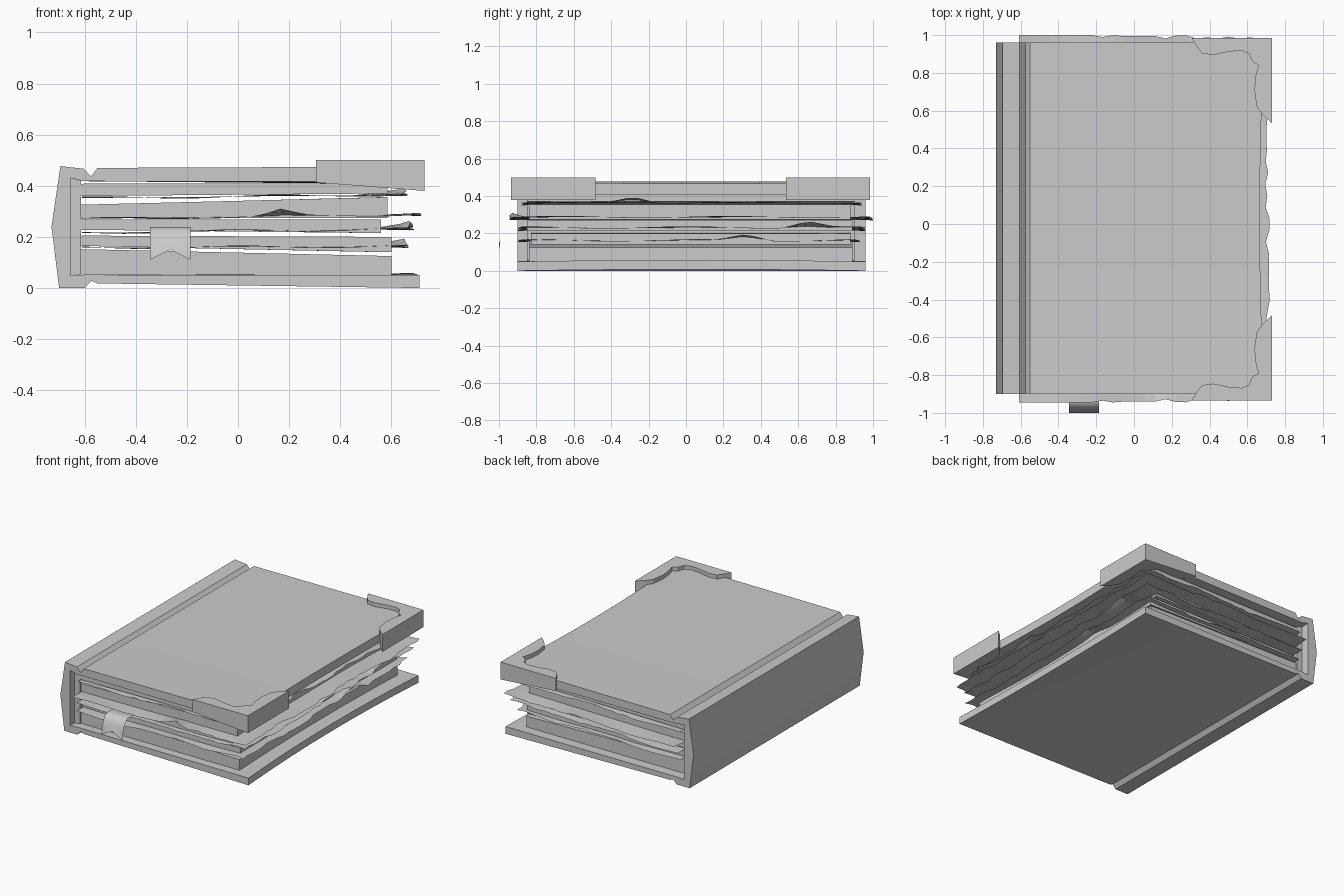
import bpy, bmesh, math, random
from mathutils import Vector

random.seed(4)
if "Cube" in bpy.data.objects:
    bpy.data.objects.remove(bpy.data.objects["Cube"])

grey = bpy.data.materials.new("plain grey")
grey.use_nodes = True
GREY = (0.6, 0.6, 0.6, 1)
grey.diffuse_color = GREY
grey.node_tree.nodes["Principled BSDF"].inputs["Base Color"].default_value = GREY

MID_Y = 0.03


def finish(bm, name, smooth=False):
    bmesh.ops.recalc_face_normals(bm, faces=bm.faces)
    mesh = bpy.data.meshes.new(name)
    bm.to_mesh(mesh)
    bm.free()
    mesh.materials.append(grey)
    ob = bpy.data.objects.new(name, mesh)
    bpy.context.collection.objects.link(ob)
    if smooth:
        bpy.ops.object.select_all(action="DESELECT")
        ob.select_set(True)
        bpy.context.view_layer.objects.active = ob
        bpy.ops.object.shade_smooth_by_angle(angle=math.radians(30))
    return ob


def loft(name, sections, smooth=False):
    """Closed solid through matching cross-sections."""
    bm = bmesh.new()
    rings = [[bm.verts.new(p) for p in s] for s in sections]
    n = len(rings[0])
    for a, b in zip(rings, rings[1:]):
        for i in range(n):
            j = (i + 1) % n
            bm.faces.new((a[i], a[j], b[j], b[i]))
    bm.faces.new(rings[0])
    bm.faces.new(rings[-1])
    return finish(bm, name, smooth)


def grid(name, nu, nv, fn):
    """Open surface from a function of u and v in 0..1."""
    bm = bmesh.new()
    rows = [[bm.verts.new(fn(i / nu, j / nv)) for j in range(nv + 1)]
            for i in range(nu + 1)]
    for a, b in zip(rows, rows[1:]):
        for j in range(nv):
            bm.faces.new((a[j], b[j], b[j + 1], a[j + 1]))
    return finish(bm, name)


# Cover: one C-shaped profile with hinge grooves, bowed inward mid-length
profile = [(-0.70, 0.0), (-0.73, 0.24), (-0.695, 0.477), (-0.605, 0.467),
           (-0.575, 0.437), (-0.55, 0.47), (0.69, 0.475), (0.69, 0.415),
           (-0.605, 0.418), (-0.655, 0.43), (-0.655, 0.048), (-0.605, 0.052),
           (0.71, 0.05), (0.71, 0.0), (-0.55, 0.018), (-0.575, 0.028), (-0.6, 0.0)]


def cover_section(t):
    bow = 1 - t * t
    pts = []
    for x, z in profile:
        if x > 0.6:
            x -= 0.024 * bow
            z += 0.008 * bow * (1 if z < 0.2 else -1)
        pts.append((x, MID_Y + 0.93 * t, z))
    return pts


loft("cover", [cover_section(k / 4 - 1) for k in range(9)], True)

# Page blocks: left bottom/top, right bottom/top, fore edge, front and back
blocks = [
    (0.05, 0.152, 0.05, 0.125, 0.60, -0.84, 0.89),
    (0.165, 0.205, 0.14, 0.20, 0.60, -0.83, 0.88),
    (0.228, 0.268, 0.215, 0.268, 0.56, -0.85, 0.89),
    (0.274, 0.326, 0.274, 0.356, 0.585, -0.84, 0.88),
    (0.36, 0.408, 0.37, 0.41, 0.585, -0.85, 0.90),
]
for k, (lb, lt, rb, rt, x1, y0, y1) in enumerate(blocks):
    secs = []
    for i in range(7):
        t = i / 3 - 1
        x = x1 - 0.012 * (1 - t * t)
        y = y0 + (y1 - y0) * i / 6
        secs.append([(-0.62, y, lb), (x, y, rb), (x, y, rt),
                     (0, y, (lt + rt) / 2), (-0.62, y, lt)])
    loft(f"page_block_{k + 1}", secs)

# Lining inside the spine
loft("spine_lining", [[(-0.656, y, 0.045), (-0.615, y, 0.055),
                       (-0.615, y, 0.42), (-0.656, y, 0.43)] for y in (-0.85, 0.90)])


def tent(v, centre, half):
    return max(0, 1 - abs(v - centre) / half)


# Loose sheets: ragged edges, with folds that lift from the fore or front edge
def sheet(name, zl, zr, x1, y0, y1, side_fold=None, front_fold=None):
    phase = random.uniform(0, math.tau)
    nx, ny = 24, 32
    tear = [random.uniform(0, 0.025) for _ in range(nx + ny + 2)]

    def point(u, v):
        x = -0.61 + (x1 + 0.61) * u
        y = y0 + (y1 - y0) * v
        z = zl + (zr - zl) * u
        if u == 1:
            x -= tear[round(v * ny)]
        if v in (0, 1) and u > 0.3:
            y += tear[round(u * nx)] * (0.8 if v == 0 else -0.8)
        edge = max(0, (u - 0.85) / 0.15)
        end = max(0, abs(2 * v - 1) - 0.88) / 0.12
        z += 0.006 * max(edge, end) * math.sin(9 * x + 7 * y + phase)
        if side_fold is not None:
            z += 0.035 * edge * tent(y, side_fold, 0.15)
        if front_fold is not None and v < 0.5:
            z += 0.025 * end * tent(x, front_fold, 0.09)
        return x, y, z

    grid(name, nx, ny, point)


sheet("loose_sheet_1", 0.158, 0.163, 0.67, -0.90, 0.93, side_fold=0.32)
sheet("loose_sheet_2", 0.216, 0.232, 0.69, -0.90, 0.96, side_fold=0.65)
sheet("loose_sheet_3", 0.271, 0.288, 0.72, -0.945, 1.0, front_fold=0.17)
sheet("loose_sheet_4", 0.352, 0.365, 0.665, -0.88, 0.94, side_fold=-0.28)

# Corner guards with a scalloped inner edge, mirrored front to back
outline = [(0.73, -0.935), (0.73, -0.485), (0.68, -0.53), (0.65, -0.57),
           (0.637, -0.66), (0.645, -0.74), (0.66, -0.79), (0.625, -0.81),
           (0.61, -0.85), (0.57, -0.868), (0.5, -0.862), (0.42, -0.845),
           (0.36, -0.853), (0.335, -0.885), (0.305, -0.935)]
for name, flip in (("front_corner_guard", False), ("back_corner_guard", True)):
    pts = [(x, 0.05 - y if flip else y) for x, y in outline]
    low = [(x, y, 0.413 - 0.033 * (x - 0.305) / 0.425) for x, y in pts]
    high = [(x, y, 0.50) for x, y in pts]
    loft(name, [low, high])

# Ribbon bookmark: drapes over the front and ends in a swallowtail
path = [Vector(p) for p in ((-0.80, 0.225), (-0.90, 0.238), (-0.94, 0.238),
                            (-0.965, 0.225), (-0.982, 0.195), (-0.992, 0.16),
                            (-1.0, 0.11))]


def ribbon(u, v):
    f = v * (len(path) - 1)
    i = min(int(f), len(path) - 2)
    p = path[i].lerp(path[i + 1], f - i)
    z = p.y + (0.04 * tent(u, 0.5, 0.5) if v == 1 else 0)
    return -0.345 + 0.16 * u, p.x, z


bookmark = grid("ribbon_bookmark", 4, 6, ribbon)
for poly in bookmark.data.polygons:
    poly.use_smooth = True
